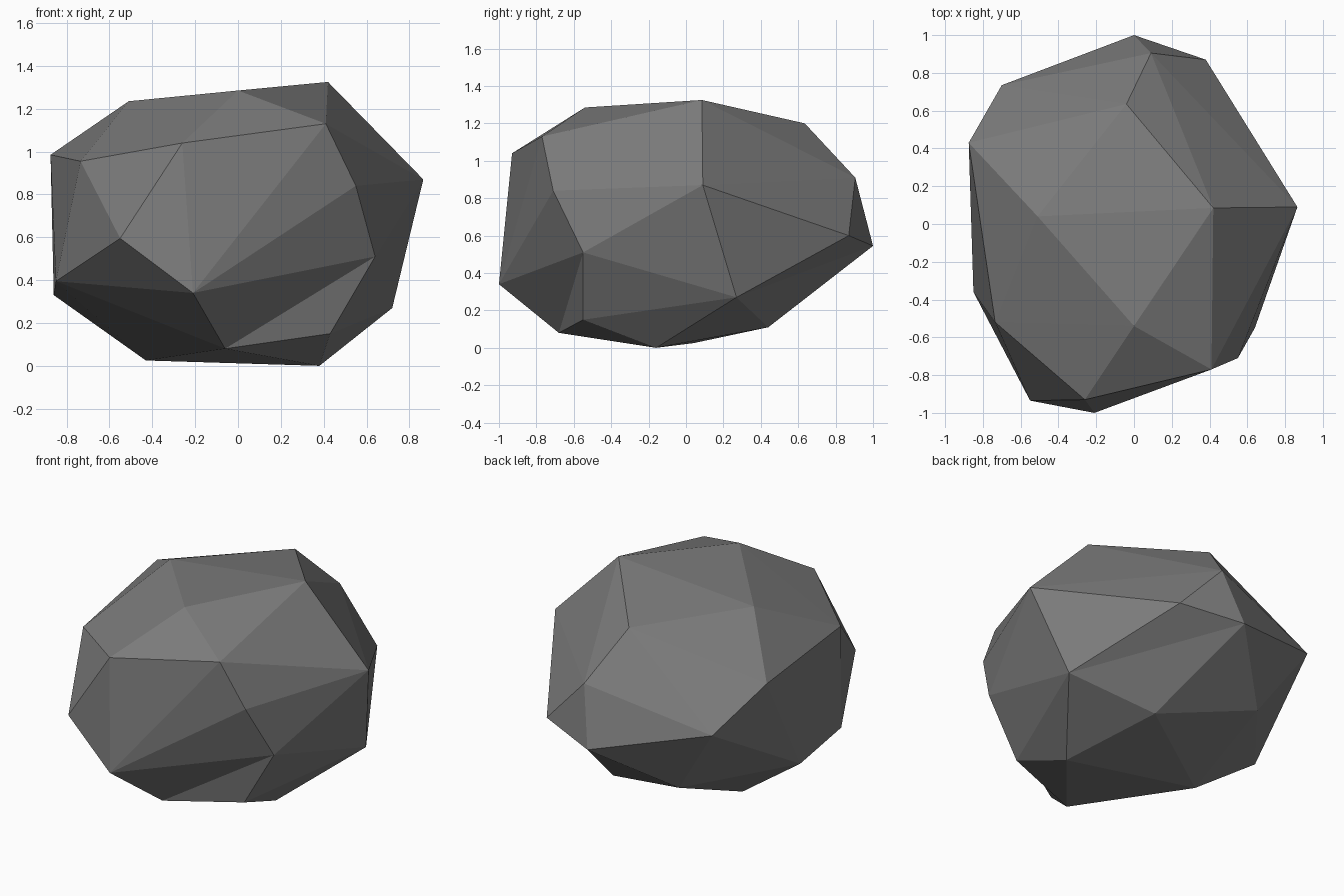
import bpy, bmesh
from mathutils import Vector

if "Cube" in bpy.data.objects:
    bpy.data.objects.remove(bpy.data.objects["Cube"])

# Corner points of the low-poly rock, grouped by height band
crown = [(.42, .085, 1.325), (0, -.54, 1.285), (-.51, .04, 1.235),
         (-.04, .635, 1.20), (.41, -.77, 1.13), (-.26, -.93, 1.04)]
shoulder = [(-.735, -.52, .955), (-.875, .43, .985), (.09, .905, .91),
            (.865, .09, .87), (.55, -.71, .84), (-.70, .735, .72)]
waist = [(.38, .87, .60), (-.55, -.935, .595), (0, 1.0, .545),
         (.64, -.55, .51), (-.85, -.36, .395), (-.21, -1.0, .34),
         (-.86, .07, .33)]
base = [(.72, .27, .27), (-.40, .64, .27), (.43, -.55, .15),
        (.21, .44, .11), (-.06, -.68, .08), (-.43, .04, .025),
        (.38, -.16, 0)]

# Wrap the points in a faceted hull
bm = bmesh.new()
for p in crown + shoulder + waist + base:
    bm.verts.new(p)
bmesh.ops.convex_hull(bm, input=bm.verts[:])


def nearest(p):
    return min(bm.verts, key=lambda v: (v.co - Vector(p)).length)


def crease(a, b):
    """Turn one hull edge to make a shallow concave crease."""
    edge = bm.edges.get((nearest(a), nearest(b)))
    if edge and len(edge.link_faces) == 2:
        bmesh.utils.edge_rotate(edge, True)


# Chipped hollows: low front right and low back right
crease(waist[5], base[2])
crease(waist[0], base[3])

bmesh.ops.recalc_face_normals(bm, faces=bm.faces[:])
mesh = bpy.data.meshes.new("rock")
bm.to_mesh(mesh)
bm.free()

# Single stone colour, flat shaded
stone = bpy.data.materials.new("grey stone")
stone.diffuse_color = (.2, .2, .2, 1)
stone.use_nodes = True
stone.node_tree.nodes["Principled BSDF"].inputs["Base Color"].default_value = stone.diffuse_color
mesh.materials.append(stone)
rock = bpy.data.objects.new("rock", mesh)
bpy.context.collection.objects.link(rock)
